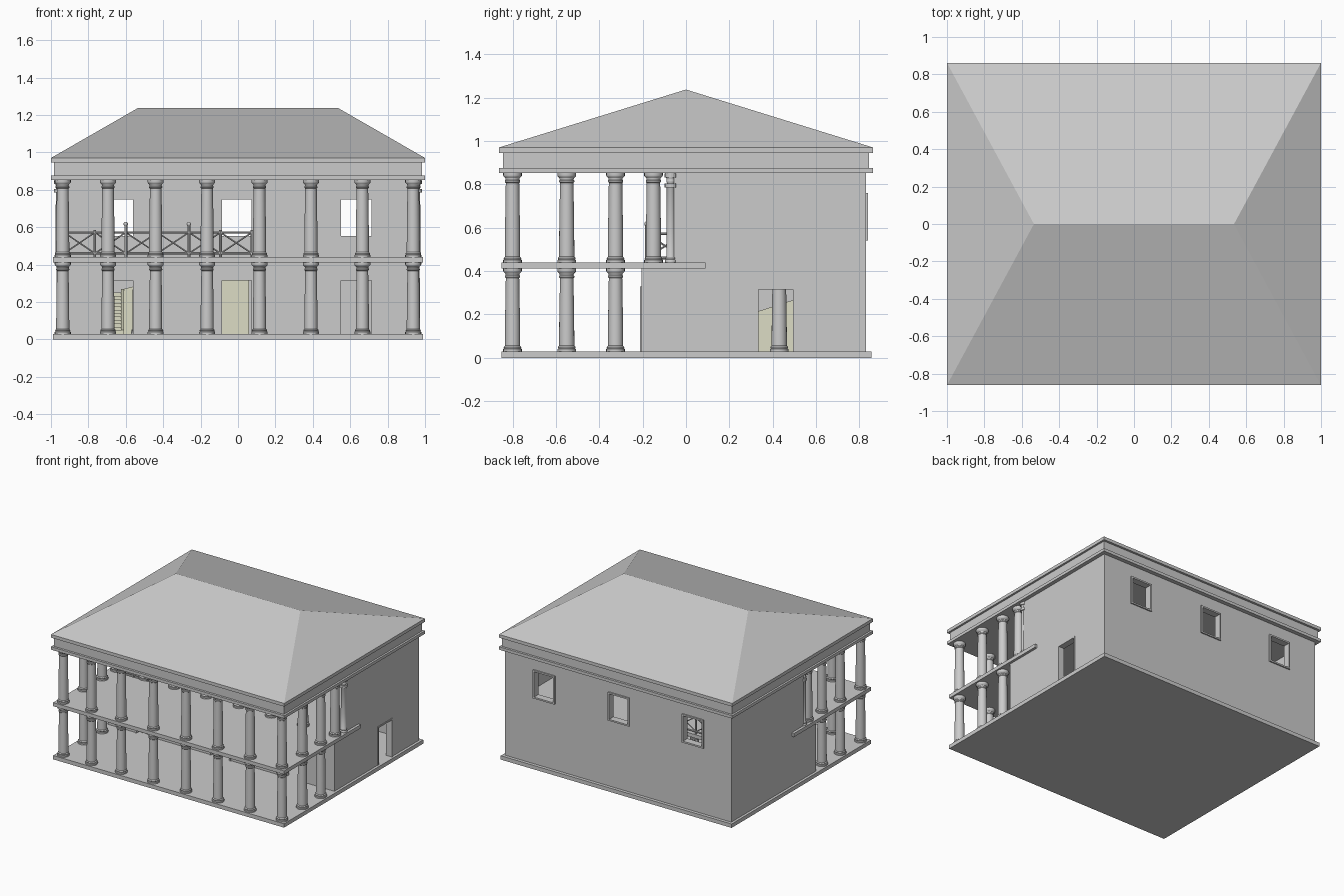
import bpy, bmesh, math
from mathutils import Vector, Matrix

if "Cube" in bpy.data.objects:
    bpy.data.objects.remove(bpy.data.objects["Cube"])

stair_mat = bpy.data.materials.new("pale_stair")
stair_mat.diffuse_color = (0.72, 0.72, 0.56, 1)
stair_mat.use_nodes = True
stair_mat.node_tree.nodes["Principled BSDF"].inputs["Base Color"].default_value = stair_mat.diffuse_color


def add_mesh(name, bm, mat=None):
    bmesh.ops.recalc_face_normals(bm, faces=bm.faces)
    me = bpy.data.meshes.new(name)
    bm.to_mesh(me)
    bm.free()
    ob = bpy.data.objects.new(name, me)
    bpy.context.collection.objects.link(ob)
    if mat:
        me.materials.append(mat)
    return ob


def boxes(name, specs, mat=None):
    """One object from (x0, x1, y0, y1, z0, z1) blocks."""
    bm = bmesh.new()
    for x0, x1, y0, y1, z0, z1 in specs:
        m = (Matrix.Translation(((x0 + x1) / 2, (y0 + y1) / 2, (z0 + z1) / 2))
             @ Matrix.Diagonal((x1 - x0, y1 - y0, z1 - z0, 1)))
        bmesh.ops.create_cube(bm, size=1, matrix=m)
    return add_mesh(name, bm, mat)


def strip_wall(a0, a1, z0, z1, openings, oz0, oz1):
    """Split a wall into (a0, a1, z0, z1) rectangles around its openings."""
    out, a = [], a0
    for o0, o1 in openings:
        out.append((a, o0, z0, z1))
        if oz0 > z0:
            out.append((o0, o1, z0, oz0))
        out.append((o0, o1, oz1, z1))
        a = o1
    return out + [(a, a1, z0, z1)]


def frame(o0, o1, z0, z1, w=0.012, sill=True):
    f = [(o0, o0 + w, z0, z1), (o1 - w, o1, z0, z1), (o0 + w, o1 - w, z1 - w, z1)]
    return f + ([(o0 + w, o1 - w, z0, z0 + w)] if sill else [])


def along_x(rects, y0, y1):
    return [(a, b, y0, y1, c, d) for a, b, c, d in rects]


def along_y(rects, x0, x1):
    return [(x0, x1, a, b, c, d) for a, b, c, d in rects]


# base, entablature and roof
boxes("base_slab", [(-.99, .99, -.85, .855, 0, .03)])
boxes("architrave", [(-1, 1, -.862, .862, .852, .875)])
boxes("frieze", [(-.985, .985, -.845, .845, .875, .945)])
boxes("cornice", [(-1, 1, -.862, .862, .945, .97)])
bm = bmesh.new()
pts = [(-1, -.862, .97), (1, -.862, .97), (1, .862, .97), (-1, .862, .97), (-.535, 0, 1.237), (.535, 0, 1.237)]
v = [bm.verts.new(p) for p in pts]
for f in ((0, 1, 5, 4), (1, 2, 5), (2, 3, 4, 5), (3, 0, 4), (3, 2, 1, 0)):
    bm.faces.new([v[i] for i in f])
add_mesh("hip_roof", bm)

# upper floor with an L-shaped stair opening
boxes("upper_floor", [(-.99, .99, -.85, -.18, .412, .44), (-.61, .99, -.18, .09, .412, .44),
                      (-.99, -.93, -.18, .09, .412, .44), (-.61, .95, .09, .505, .412, .44),
                      (.06, .95, .505, .81, .412, .44)])

# walls, doors and windows
holes = [(-.735, -.55), (-.098, .083), (.54, .727)]
side_door = [(.322, .506)]
boxes("front_wall", along_x(strip_wall(-.93, .93, .03, .412, holes, .03, .328), -.205, -.165))
boxes("back_wall", along_x(strip_wall(-.93, .93, .03, .852, holes, .54, .76), .79, .83))
boxes("right_wall", along_y(strip_wall(-.205, .83, .03, .412, side_door, .03, .328), .93, .97)
      + [(.93, .97, -.055, .83, .412, .852)])
boxes("left_wall", [(-.97, -.93, -.205, .83, .03, .412), (-.97, -.93, -.055, .83, .412, .852)])
for a, b in holes:
    boxes("door_frame", along_x(frame(a, b, .03, .328, sill=False), -.212, -.165))
    boxes("window_frame", along_x(frame(a, b, .54, .76), .785, .84))
for a, b in side_door:
    boxes("side_door_frame", along_y(frame(a, b, .03, .328, sill=False), .925, .974))


# columns: lathed shaft with base and capital
def column(name, x, y, z0, z1, k=1.0):
    h = z1 - z0
    prof = [(.043, 0), (.043, .010), (.039, .014), (.041, .020), (.035, .026), (.0345, h * .35),
            (.031, h - .045), (.035, h - .041), (.035, h - .035), (.032, h - .031), (.033, h - .024),
            (.042, h - .015), (.043, h - .011), (.043, h)]
    bm = bmesh.new()
    n, rings = 20, []
    for r, z in prof:
        rings.append([bm.verts.new((x + k * r * math.cos(2 * math.pi * i / n),
                                    y + k * r * math.sin(2 * math.pi * i / n), z0 + z)) for i in range(n)])
    for lo, hi in zip(rings, rings[1:]):
        for i in range(n):
            bm.faces.new((lo[i], lo[(i + 1) % n], hi[(i + 1) % n], hi[i]))
    bm.faces.new(rings[0][::-1])
    bm.faces.new(rings[-1])
    ob = add_mesh(name, bm)
    ob.data.shade_smooth()
    ob.data.set_sharp_from_angle(angle=math.radians(35))
    return ob


col_x = [-.937, -.695, -.44, -.165, .115, .39, .665, .937]
for z0, z1 in ((.03, .412), (.44, .852)):
    for x in col_x:
        column("front_column", x, -.80, z0, z1)
    for x in (col_x[0], col_x[-1]):
        for y in (-.55, -.325):
            column("side_column", x, y, z0, z1)
for x in col_x:
    column("inner_column", x, -.15, .44, .852)
for x, y in ((.115, .43), (-.13, .43), (-.376, .43), (-.52, .43), (-.53, .22), (-.53, 0)):
    column("hall_column", x, y, .03, .412)

# slim corner columns at the ends of the upper side walls
for s in (-1, 1):
    column("slim_column", s * .955, -.07, .44, .852, .6)
    bm = bmesh.new()
    for z in (.795, .84):
        bmesh.ops.create_cone(bm, cap_ends=True, segments=16, radius1=.028, radius2=.028, depth=.018,
                              matrix=Matrix.Translation((s * .955, -.07, z)))
    add_mesh("slim_capital", bm)

# stairs: two flights joined by a corner landing
n = 12
steps = []
for i in range(n):
    y0, x0 = -.18 + .685 * i / n, -.61 + .67 * i / n
    steps.append((-.93, -.625, y0, y0 + .685 / n, .03, .03 + .22 * (i + 1) / n))
    steps.append((x0, x0 + .67 / n, .52, .79, .03, .25 + .19 * (i + 1) / n))
boxes("stair_steps", steps + [(-.93, -.61, .505, .79, .03, .25)], stair_mat)


def side_panel(name, a, b, za, zb, off):
    bm = bmesh.new()
    f = bm.faces.new([bm.verts.new(p) for p in ((*a, .03), (*b, .03), (*b, zb), (*a, za))])
    ext = bmesh.ops.extrude_face_region(bm, geom=[f])
    bmesh.ops.translate(bm, vec=off, verts=[g for g in ext["geom"] if isinstance(g, bmesh.types.BMVert)])
    add_mesh(name, bm, stair_mat)


side_panel("stair_side_lower", (-.61, -.18), (-.61, .505), .05, .27, (-.015, 0, 0))
side_panel("stair_side_upper", (-.61, .505), (.06, .505), .27, .44, (0, .015, 0))


# cross-braced railing round the stair opening
def bar(bm, p, q, r):
    p, q = Vector(p), Vector(q)
    d = q - p
    m = Matrix.Translation((p + q) / 2) @ d.to_track_quat('Z', 'Y').to_matrix().to_4x4()
    bmesh.ops.create_cone(bm, cap_ends=True, segments=8, radius1=r, radius2=r, depth=d.length, matrix=m)


def railing(a, b, panels):
    bm = bmesh.new()
    pt = lambda t, z: (a[0] + (b[0] - a[0]) * t, a[1] + (b[1] - a[1]) * t, z)
    for z in (.46, .572):
        bar(bm, pt(0, z), pt(1, z), .006)
    for i in range(panels + 1):
        bar(bm, pt(i / panels, .44), pt(i / panels, .585), .007)
    for i in range(panels):
        t, u = i / panels, (i + 1) / panels
        bar(bm, pt(t, .46), pt(u, .572), .004)
        bar(bm, pt(t, .572), pt(u, .46), .004)
    add_mesh("stair_railing", bm)


railing((-.93, -.18), (-.6, -.18), 2)
railing((-.6, -.18), (-.6, .495), 4)
railing((-.6, .495), (.075, .495), 4)
bm = bmesh.new()
for x, y in ((-.6, -.18), (-.6, .495), (-.2625, .495)):
    bar(bm, (x, y, .44), (x, y, .612), .008)
    bmesh.ops.create_uvsphere(bm, u_segments=12, v_segments=8, radius=.012,
                              matrix=Matrix.Translation((x, y, .617)))
add_mesh("newel_posts", bm)
